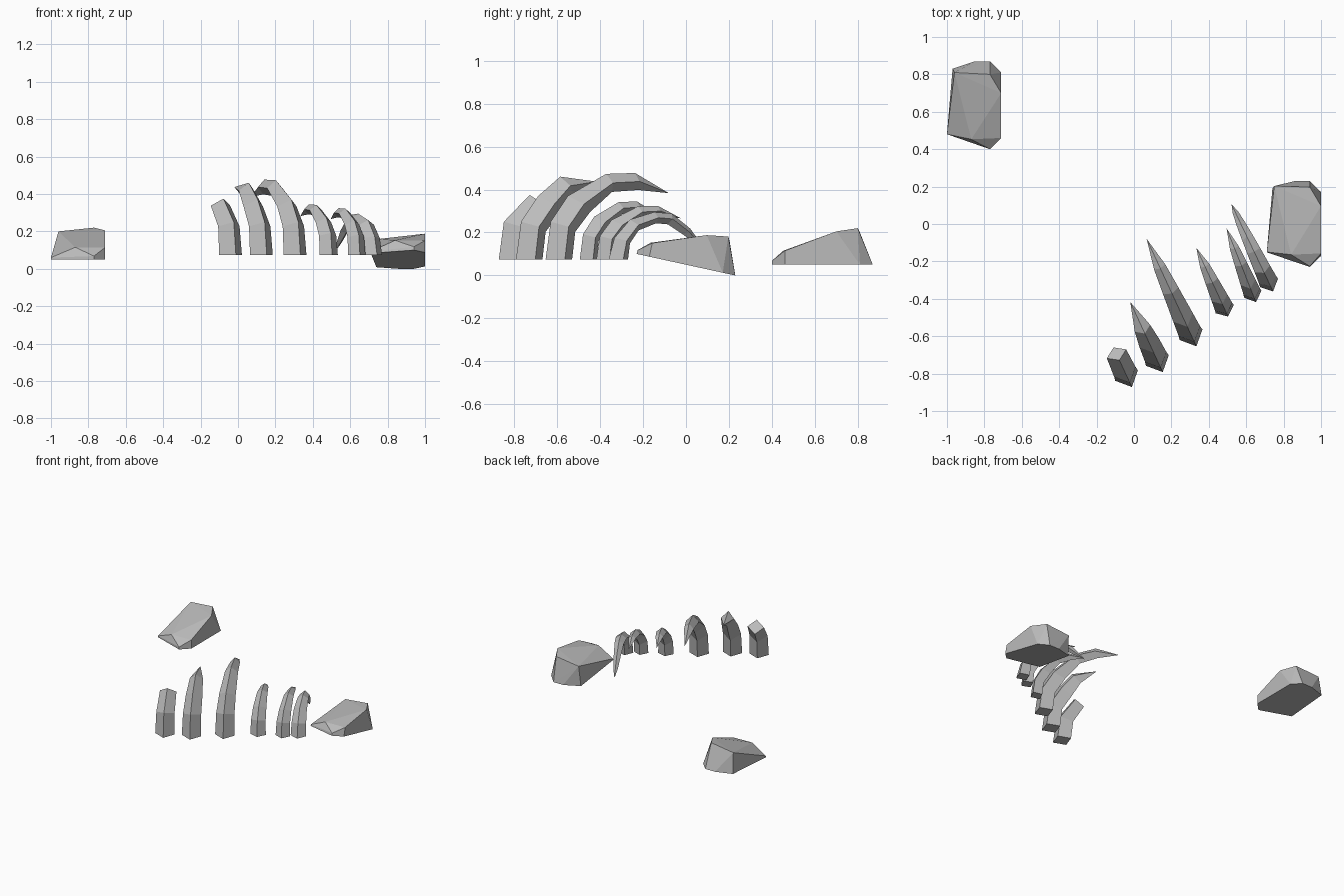
import bpy, bmesh, math
from mathutils import Vector, Matrix

if "Cube" in bpy.data.objects:
    bpy.data.objects.remove(bpy.data.objects["Cube"])

grey = bpy.data.materials.new("bone_grey")
grey.diffuse_color = (0.5, 0.5, 0.5, 1)
grey.use_nodes = True
grey.node_tree.nodes["Principled BSDF"].inputs["Base Color"].default_value = grey.diffuse_color


def finish(bm, name):
    bmesh.ops.recalc_face_normals(bm, faces=bm.faces[:])
    mesh = bpy.data.meshes.new(name)
    bm.to_mesh(mesh)
    bm.free()
    mesh.materials.append(grey)
    obj = bpy.data.objects.new(name, mesh)
    bpy.context.collection.objects.link(obj)
    return obj


def rib(name, base, lean, rings, tip=None, su=1.0, sz=1.0, sw=1.0):
    """Four-sided horn bent along lean; ring = outer u, z, inner u, z, half width."""
    u = Vector((lean[0], lean[1], 0)).normalized()
    s = Vector((u.y, -u.x, 0))
    origin = Vector((base[0], base[1], 0.075))

    def point(a, z, w=0.0):
        return origin + u * (a * su) + s * (w * sw) + Vector((0, 0, z * sz))

    bm = bmesh.new()
    loops = []
    for ou, oz, iu, iz, w in rings:
        mu, mz = (ou + iu) / 2, (oz + iz) / 2
        loops.append([bm.verts.new(p) for p in (
            point(ou, oz), point(mu, mz, w), point(iu, iz), point(mu, mz, -w))])
    bm.faces.new(loops[0])
    for a, b in zip(loops, loops[1:]):
        for i in range(4):
            j = (i + 1) % 4
            bm.faces.new((a[i], a[j], b[j], b[i]))
    if tip:
        t = bm.verts.new(point(*tip))
        for i in range(4):
            bm.faces.new((loops[-1][i], loops[-1][(i + 1) % 4], t))
    else:
        bm.faces.new(loops[-1])
    finish(bm, name)


# Shared bend of the ribs
full = [(-.068, 0, .068, 0, .067), (-.042, .175, .084, .128, .063),
        (.046, .295, .161, .221, .057), (.243, .398, .273, .314, .045),
        (.391, .402, .407, .323, .033)]
full_tip = (.565, .308)

# Broken stump, medium rib and the large complete rib
rib("broken_rib", (-.04, -.81), (-.42, .907),
    full[:2] + [(.09, .30, .165, .225, .057)])
rib("medium_rib", (.125, -.73), (-.42, .907),
    full[:3] + [(.159, .385, .222, .30, .045)], (.345, .362))
rib("large_rib", (.305, -.592), (-.42, .907), full, full_tip)

# Smaller ribs
rib("small_rib_a", (.485, -.455), (-.42, .907), full, full_tip, .64, .67, .8)
rib("small_rib_b", (.635, -.375), (-.37, .93), full, full_tip, .67, .62, .75)

# Last rib curls back down to the ground
rib("curled_rib", (.722, -.315), (-.43, .9),
    [(-.05, 0, .05, 0, .053), (-.02, .10, .06, .075, .05),
     (.06, .185, .105, .135, .045), (.185, .22, .195, .168, .038),
     (.275, .213, .255, .163, .032), (.37, .144, .335, .115, .024),
     (.43, .07, .41, .06, .015)], (.465, .02))


# Faceted boulder, as the hull of its corners
floor = [(-.145, -.155), (-.015, -.185), (.085, -.235), (.145, -.175),
         (.145, .175), (.085, .235), (.005, .235), (-.115, .195)]
crown = [(-.145, -.155, .01), (-.015, -.182, .065), (.085, -.235, .018),
         (.145, -.175, .065), (.145, .065, .155), (.085, .165, .17),
         (-.105, .175, .15)]


def boulder(name, location, tilt):
    bm = bmesh.new()
    for c in [(x, y, 0) for x, y in floor] + crown:
        bm.verts.new(c)
    res = bmesh.ops.convex_hull(bm, input=bm.verts[:])
    junk = [v for v in bm.verts if not v.link_faces]
    bmesh.ops.delete(bm, geom=junk, context='VERTS')
    bm.transform(Matrix.Translation(location) @ Matrix.Rotation(tilt, 4, 'X'))
    finish(bm, name)


boulder("left_boulder", (-.855, .635, .05), 0)
boulder("right_boulder", (.855, 0, .05), -.215)
